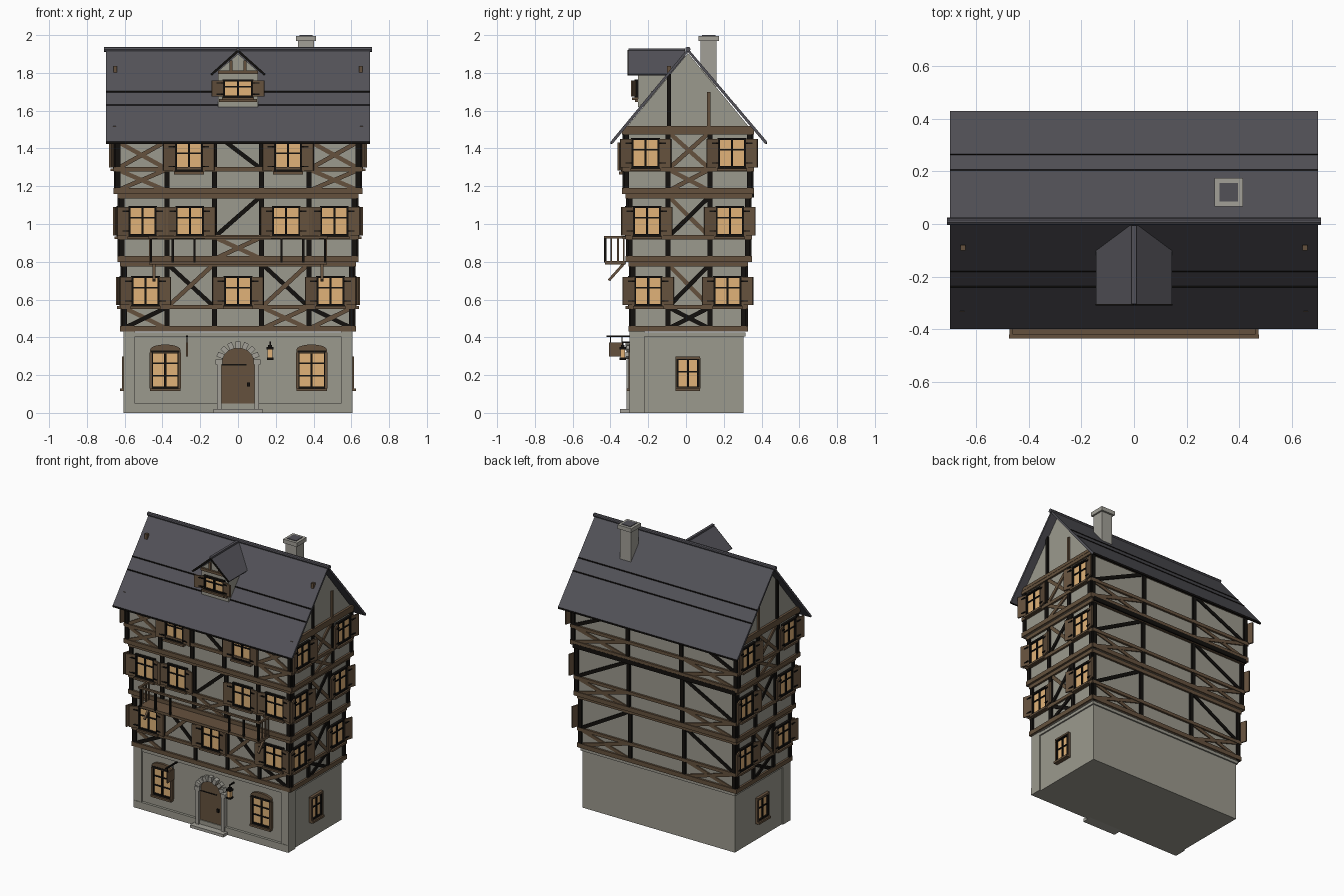
import bpy, bmesh, math
from mathutils import Matrix, Vector

cube = bpy.data.objects.get("Cube")
if cube:
    bpy.data.objects.remove(cube, do_unlink=True)


def material(name, *rgb):
    m = bpy.data.materials.new(name)
    m.use_nodes = True
    m.diffuse_color = (*rgb, 1)
    m.node_tree.nodes["Principled BSDF"].inputs["Base Color"].default_value = (*rgb, 1)
    return m


PLASTER = material("warm grey plaster", .33, .32, .27)
STONE = material("pale stone", .36, .35, .31)
ROOF = material("slate grey", .085, .083, .097)
WOOD = material("brown timber", .13, .083, .047)
DARK = material("black timber", .006, .005, .004)
GLOW = material("lamplit glass", .75, .45, .19)

FRONT, LEFT, BACK, RIGHT = range(4)
SIDE_NAMES = ("front", "left", "back", "right")
parts = {}


def mesh_of(name, mat):
    return parts.setdefault(name, (bmesh.new(), mat))[0]


def box(name, mat, centre, size, turn=None):
    m = Matrix.Translation(centre) @ (turn or Matrix()) @ Matrix.Diagonal((*size, 1))
    bmesh.ops.create_cube(mesh_of(name, mat), size=1, matrix=m)


def wall_frame(side):
    return Matrix.Rotation(side * math.pi / 2, 4, 'Z')


def block(name, mat, side, dist, a, z, w, h, d, turn=None):
    """Box on a wall: a runs along it, d sticks out from dist."""
    m = wall_frame(side) @ Matrix.Translation((a, -dist - d / 2, z)) @ (turn or Matrix())
    m = m @ Matrix.Diagonal((w, d, h, 1))
    bmesh.ops.create_cube(mesh_of(name, mat), size=1, matrix=m)


def beam(name, mat, side, dist, a0, z0, a1, z1, w=.026, d=.012):
    turn = Matrix.Rotation(-math.atan2(z1 - z0, a1 - a0), 4, 'Y')
    length = math.hypot(a1 - a0, z1 - z0)
    block(name, mat, side, dist, (a0 + a1) / 2, (z0 + z1) / 2, length, w, d, turn)


def prism(name, mat, side, dist, outline, d):
    """Extruded outline of (a, z) points on a wall."""
    bm = mesh_of(name, mat)
    frame = wall_frame(side)
    rings = [[bm.verts.new(frame @ Vector((a, -y, z))) for a, z in outline] for y in (dist, dist + d)]
    new = [bm.faces.new(rings[0]), bm.faces.new(rings[1])]
    for i in range(len(outline)):
        j = (i + 1) % len(outline)
        new.append(bm.faces.new((rings[0][i], rings[0][j], rings[1][j], rings[1][i])))
    bmesh.ops.recalc_face_normals(bm, faces=new)


def arch(w, z0, spring, rise, n=10):
    arc = [(w * math.cos(math.pi * i / n), spring + rise * math.sin(math.pi * i / n)) for i in range(n + 1)]
    return [(-w, z0), (w, z0)] + arc


def window(side, dist, a, z, w=.14, h=.15, rows=(.62,), shutters=True):
    s = SIDE_NAMES[side]
    block(s + "_window_glass", GLOW, side, dist, a, z, w, h, .006)
    for k in (-1, 1):
        block(s + "_window_frames", DARK, side, dist, a + k * w / 2, z, .012, h + .012, .018)
        block(s + "_window_frames", DARK, side, dist, a, z + k * h / 2, w, .012, .018)
        if shutters:
            turn = Matrix.Rotation(k * -.3, 4, 'Z')
            block(s + "_shutters", WOOD, side, dist + .018, a + k * (w / 2 + .035), z, .062, h, .01, turn)
            for e in (-.35, .35):
                block(s + "_shutter_hinges", DARK, side, dist + .022, a + k * (w / 2 + .02), z + e * h, .035, .007, .008)
    block(s + "_window_sills", WOOD, side, dist, a, z - h / 2 - .012, w + .02, .014, .03)
    block(s + "_window_bars", DARK, side, dist, a, z, .011, h, .014)
    for r in rows:
        block(s + "_window_bars", DARK, side, dist, a, z + (r - .5) * h, w, .008, .012)


def cross(side, dist, a0, a1, z0, z1, mats):
    """Diagonal braces: first falls, second rises; None leaves one out."""
    s = SIDE_NAMES[side]
    for k, mat in enumerate(mats):
        if mat:
            tone = "_brown" if mat == WOOD else "_black"
            p, q = (z1, z0) if k == 0 else (z0, z1)
            beam(s + tone + "_braces", mat, side, dist, a0, p, a1, q, .023, .007 + .002 * k)


# Ground floor with pilasters and plinth
box("ground_floor", PLASTER, (0, .01, .21), (1.19, .59, .42))
for k in (-1, 1):
    box("corner_pilasters", PLASTER, (k * .575, -.26, .215), (.06, .08, .43))
block("plinth", PLASTER, FRONT, .285, 0, .025, 1.21, .05, .018)
box("ground_cornice", PLASTER, (0, .01, .415), (1.21, .61, .02))

# Timbered storeys: base, top, half width, front and back distances
STOREYS = [(.43, .80, .61, .29, .315), (.80, 1.16, .625, .305, .335), (1.16, 1.5, .645, .325, .345)]
for i, (z0, z1, hx, yf, yb) in enumerate(STOREYS):
    box("storey_walls", PLASTER, (0, (yb - yf) / 2, (z0 + z1) / 2), (2 * hx, yf + yb, z1 - z0))
    mid, low, high = z0 + .13, z0 + .015, z1 - .012
    for side in range(4):
        s = SIDE_NAMES[side]
        dist = (yf, hx, yb, hx)[side]
        flip = -1 if side == RIGHT else 1
        if side in (FRONT, BACK):
            lo, hi = -hx, hx
            posts = (-.375, -.125, .125, .375) if side == FRONT else (-.21, .21)
        else:
            lo, hi = sorted((-yf * flip, yb * flip))
            posts = (-.095 * flip, .127 * flip)
        for z, h in ((low, .03), (mid, .022), (high, .026)):
            block(s + "_rails", WOOD, side, dist, (lo + hi) / 2, z, hi - lo + .02, h, .014)
        for a in (lo + .01, *posts, hi - .01):
            block(s + "_posts", DARK, side, dist, a, (z0 + z1) / 2, .026, z1 - z0, .012)
        if side in (LEFT, RIGHT):
            p, q = sorted(posts)
            cross(side, dist, p, q, mid, high, (WOOD, DARK if i < 2 else WOOD))
            cross(side, dist, p, q, low, mid, ((DARK, DARK), (None, None), (WOOD, WOOD))[i])
            zc = (.645, 1.015, 1.375)[i]
            for a in (-.2 - i * .007, .22 + i * .012):
                window(side, dist, a * flip, zc)
        elif side == BACK:
            cross(side, dist, lo, -.21, low, mid, (WOOD, WOOD))
            cross(side, dist, .21, hi, low, mid, (WOOD, WOOD))
            cross(side, dist, lo, -.21, mid, high, (None, DARK))
            cross(side, dist, .21, hi, mid, high, (DARK, None))
box("back_jetty_beam", DARK, (0, .345, 1.155), (1.27, .03, .03))

# Front bays
y1, y2, y3 = (s[3] for s in STOREYS)
for a in (-.49, 0, .49):
    window(FRONT, y1, a, .645)
for a in (-.505, -.255, .255, .51):
    window(FRONT, y2, a, 1.015)
for a in (-.26, .265):
    window(FRONT, y3, a, 1.357)
for a0, a1 in ((-.375, -.125), (.125, .375)):
    cross(FRONT, y1, a0, a1, .56, .79, (DARK, WOOD))
for a0, a1, mats in ((-.61, -.375, (WOOD, DARK)), (.125, .375, (WOOD, WOOD)), (.375, .61, (DARK, WOOD))):
    cross(FRONT, y1, a0, a1, .445, .56, mats)
cross(FRONT, y2, -.125, .125, .93, 1.15, (None, DARK))
cross(FRONT, y2, -.125, .125, .815, .93, (WOOD, WOOD))
cross(FRONT, y3, -.125, .125, 1.29, 1.48, (DARK, None))
for a0, a1 in ((-.645, -.375), (.375, .645)):
    cross(FRONT, y3, a0, a1, 1.175, 1.29, (WOOD, WOOD))
    cross(FRONT, y3, a0, a1, 1.29, 1.44, (WOOD, WOOD))

# Gables with posts and top beams
prism("gable_walls", PLASTER, LEFT, -.645, [(-.325, 1.5), (.345, 1.5), (.01, 1.905)], 1.29)
for side, flip in ((LEFT, 1), (RIGHT, -1)):
    block("gable_beams", WOOD, side, .645, .012 * flip, 1.507, .69, .022, .016)
    block("gable_tall_posts", DARK, side, .645, -.09 * flip, 1.65, .02, .29, .01)
    block("gable_short_posts", WOOD, side, .645, .12 * flip, 1.6, .018, .2, .01)

# Main roof with course lines, ridge tube and hooks
for eave in (-.4, .43):
    k = 1 if eave > 0 else -1
    prism("roof_slopes", ROOF, LEFT, -.7,
          [(.01, 1.93), (eave, 1.435), (eave - k * .012, 1.425), (.01, 1.91)], 1.4)
    for z in (1.63, 1.70):
        y = .01 + (eave - .01) * (1.93 - z) / .495
        box("roof_course_lines", DARK, (0, y, z), (1.4, .005, .006))
    box("eave_boards", DARK, (0, eave - k * .004, 1.43), (1.4, .008, .012))
tube = Matrix.Translation((0, .01, 1.925)) @ Matrix.Rotation(math.pi / 2, 4, 'Y')
bmesh.ops.create_cone(mesh_of("ridge_cap", ROOF), cap_ends=True, segments=10,
                      radius1=.014, radius2=.014, depth=1.42, matrix=tube)
for k in (-1, 1):
    box("roof_hooks", WOOD, (k * .65, -.09, 1.82), (.02, .02, .035))

# Dormer
prism("dormer_walls", PLASTER, FRONT, .05, [(-.105, 1.62), (.105, 1.62), (.105, 1.81), (0, 1.9), (-.105, 1.81)], .205)
for k in (-1, 1):
    prism("dormer_roof", ROOF, FRONT, .005, [(0, 1.925), (k * .145, 1.795), (k * .138, 1.785), (0, 1.908)], .3)
    beam("dormer_verge", DARK, FRONT, .304, 0, 1.916, k * .142, 1.79, .012, .005)
    block("dormer_posts", WOOD, FRONT, .255, k * .037, 1.835, .014, .06, .01)
block("dormer_beam", WOOD, FRONT, .255, 0, 1.803, .21, .018, .014)
block("dormer_lower_beam", WOOD, FRONT, .255, 0, 1.655, .2, .016, .014)
window(FRONT, .255, 0, 1.717, .15, .085)
box("dormer_ridge", ROOF, (0, -.155, 1.924), (.018, .3, .012))

# Chimney
box("chimney", STONE, (.36, .118, 1.85), (.085, .085, .25))
box("chimney_cap", STONE, (.36, .12, 1.982), (.108, .108, .028))
box("chimney_flue", ROOF, (.36, .12, 1.9945), (.07, .07, .011))

# Balcony
box("balcony_floor", WOOD, (0, -.375, .795), (.94, .11, .018))
box("balcony_rail", WOOD, (0, -.428, .93), (.95, .014, .014))
for k in (-1, 1):
    box("balcony_rail", WOOD, (k * .467, -.375, .93), (.014, .11, .014))
    for a in (.23, .345, .46):
        box("balcony_posts", DARK, (k * a, -.428, .862), (.012, .012, .13))
    for y in (-.395, -.36, -.33):
        box("balcony_side_bars", WOOD, (k * .467, y, .862), (.008, .008, .13))
    box("balcony_struts", WOOD, (k * .445, -.365, .75), (.014, .014, .13), Matrix.Rotation(-.73, 4, 'X'))

# Ground floor windows
for a in (-.385, .39):
    window(FRONT, .285, a, .23, .14, .19, (.33, .67), False)
    prism("arched_window_heads", WOOD, FRONT, .285, [(a + p, z) for p, z in arch(.08, .315, .335, .027)], .016)
    for k in (-1, 1):
        block("window_casings", WOOD, FRONT, .285, a + k * .077, .225, .012, .19, .02)
for side, flip in ((LEFT, 1), (RIGHT, -1)):
    window(side, .595, .01 * flip, .21, .11, .15, (.55,), False)
    for k in (-1, 1):
        block("side_casings", WOOD, side, .595, .01 * flip + k * .06, .21, .012, .16, .018)
        block("side_casings", WOOD, side, .595, .01 * flip, .21 + k * .082, .13, .012, .02)

# Door, stone surround and step
prism("door", WOOD, FRONT, .285, arch(.088, .02, .265, .08), .012)
for k in (-1, 1):
    block("door_jambs", STONE, FRONT, .285, k * .1, .15, .024, .26, .03)
    block("door_bands", DARK, FRONT, .297, -.02, .15 + k * .105, .13, .006, .004)
for i in range(9):
    t = math.pi * i / 8
    block("door_arch_stones", STONE, FRONT, .285, .1 * math.cos(t), .27 + .09 * math.sin(t), .026, .036,
          .03 + .006 * (i % 2), Matrix.Rotation(t - math.pi / 2, 4, 'Y').inverted())
block("door_handle", DARK, FRONT, .297, .055, .15, .016, .022, .012)
block("door_step", STONE, FRONT, .28, 0, .01, .26, .02, .07)

# Hanging sign and lantern
box("sign_bracket", DARK, (-.27, -.355, .405), (.01, .13, .008))
box("sign_board", WOOD, (-.27, -.37, .335), (.01, .075, .075))
for y in (-.4, -.34):
    box("sign_chains", DARK, (-.27, y, .39), (.005, .005, .035))
box("lantern_arm", DARK, (.17, -.31, .375), (.007, .06, .008))
box("lantern_glass", GLOW, (.17, -.335, .315), (.026, .026, .045))
for z, w in ((.287, .034), (.342, .036), (.353, .02), (.365, .008)):
    box("lantern_frame", DARK, (.17, -.335, z), (w, w, .012))

# Turn every collected part into an object
for name, (bm, mat) in parts.items():
    mesh = bpy.data.meshes.new(name)
    bm.to_mesh(mesh)
    bm.free()
    mesh.materials.append(mat)
    bpy.context.collection.objects.link(bpy.data.objects.new(name, mesh))
